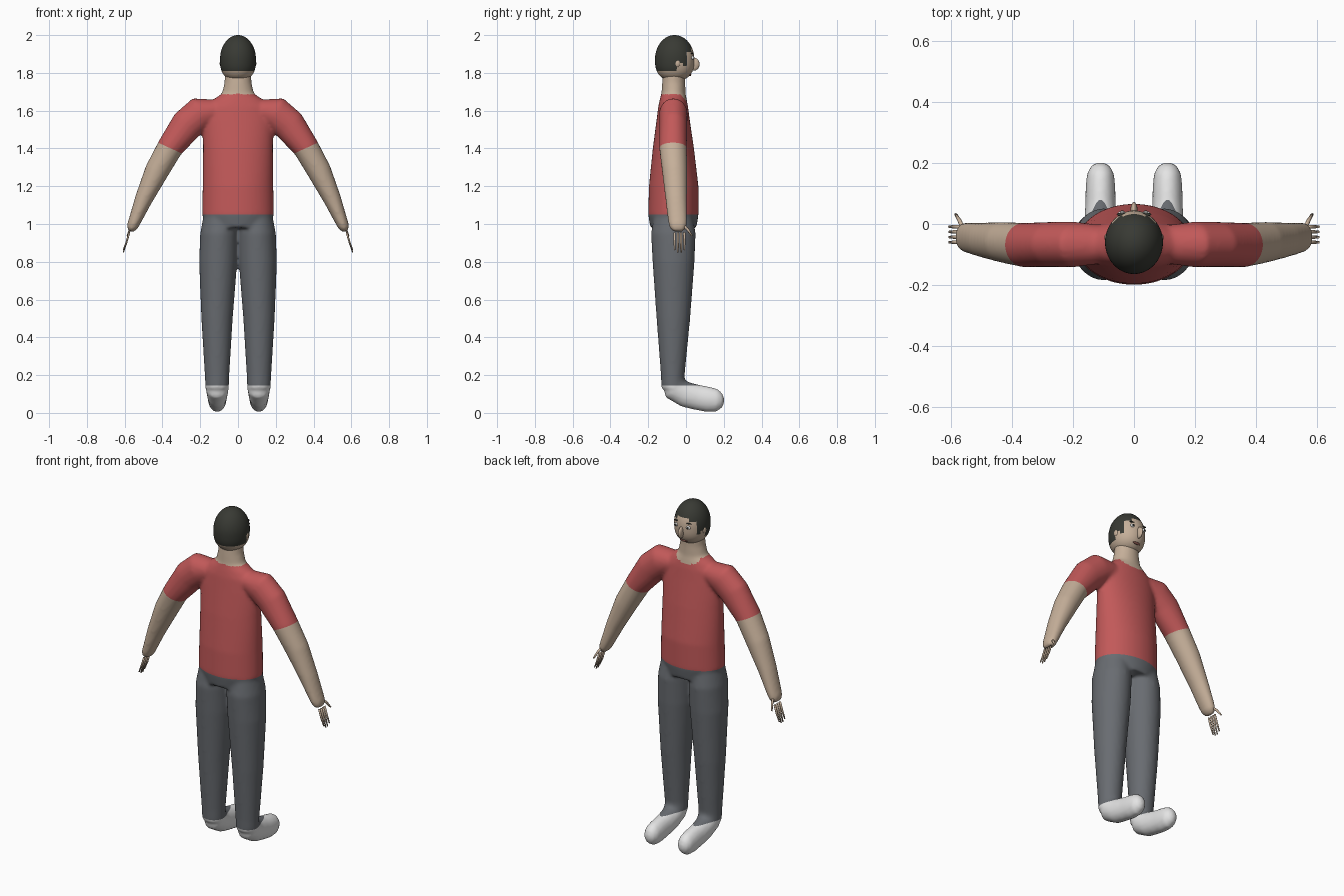
import bpy, bmesh, math
from mathutils import Vector, Matrix

if "Cube" in bpy.data.objects:
    bpy.data.objects.remove(bpy.data.objects["Cube"])

X, Y = Vector((1, 0, 0)), Vector((0, 1, 0))


def material(name, r, g, b):
    m = bpy.data.materials.new(name)
    m.use_nodes = True
    m.diffuse_color = (r, g, b, 1)
    m.node_tree.nodes["Principled BSDF"].inputs["Base Color"].default_value = (r, g, b, 1)
    return m


skin = material("skin", 0.56, 0.43, 0.32)
shirt = material("red shirt", 0.54, 0.1, 0.1)
pants = material("grey trousers", 0.14, 0.15, 0.165)
shoe = material("white shoe", 0.78, 0.78, 0.78)
hair = material("dark hair", 0.04, 0.042, 0.034)
lips = material("lips", 0.25, 0.1, 0.08)
white = material("eye white", 0.8, 0.8, 0.8)


def tube(bm, points, side, n=32):
    """Closed oval tube; each point is x, y, z, half depth, half width along side."""
    centres = [Vector(p[:3]) for p in points]
    rings = []
    for i, p in enumerate(points):
        along = centres[min(i + 1, len(points) - 1)] - centres[max(i - 1, 0)]
        depth = along.cross(side).normalized()
        ring = []
        for k in range(n):
            a = math.tau * k / n
            ring.append(bm.verts.new(centres[i] + depth * p[3] * math.cos(a) + side * p[4] * math.sin(a)))
        rings.append(ring)
    faces = [bm.faces.new(rings[0]), bm.faces.new(rings[-1])]
    for a, b in zip(rings, rings[1:]):
        for k in range(n):
            faces.append(bm.faces.new((a[k], a[k - 1], b[k - 1], b[k])))
    bmesh.ops.recalc_face_normals(bm, faces=faces)


def finish(name, bm, mats, rule=None):
    for f in bm.faces:
        f.smooth = True
        if rule:
            f.material_index = mats.index(rule(f.calc_center_median()))
    mesh = bpy.data.meshes.new(name)
    bm.to_mesh(mesh)
    bm.free()
    for m in mats:
        mesh.materials.append(m)
    obj = bpy.data.objects.new(name, mesh)
    bpy.context.collection.objects.link(obj)
    return obj


def ball(name, loc, radii, mat):
    bm = bmesh.new()
    bmesh.ops.create_uvsphere(bm, u_segments=16, v_segments=10, radius=1,
                              matrix=Matrix.Translation(loc) @ Matrix.Diagonal((*radii, 1)))
    return finish(name, bm, [mat])


# Body volumes: torso with neck, arms, legs and feet
bm = bmesh.new()
torso = [(-.067, .98, .122, .16), (-.067, 1.05, .133, .19), (-.065, 1.2, .131, .187),
         (-.067, 1.4, .109, .185), (-.068, 1.55, .088, .187), (-.068, 1.62, .079, .175),
         (-.067, 1.66, .071, .13), (-.066, 1.69, .064, .085), (-.065, 1.75, .061, .071),
         (-.06, 1.83, .058, .069)]
tube(bm, [(0, *p) for p in torso], X, 48)
arm = [(.12, -.067, 1.6, .06, .065), (.2, -.067, 1.585, .09, .075), (.27, -.067, 1.525, .087, .074),
       (.36, -.069, 1.405, .069, .073), (.43, -.06, 1.28, .064, .067), (.5, -.052, 1.13, .047, .057),
       (.545, -.045, 1.02, .034, .051), (.56, -.043, .985, .03, .046), (.57, -.043, .963, .016, .03)]
leg = [(.09, -.067, 1.06, .1, .09), (.1, -.067, .95, .118, .1), (.105, -.066, .8, .111, .101),
       (.111, -.067, .5, .089, .083), (.111, -.07, .2, .063, .065), (.111, -.07, .13, .06, .062)]
foot = [(-.068, .18, .06, .063), (-.055, .125, .068, .06), (0, .097, .068, .054),
        (.06, .082, .067, .05), (.12, .071, .067, .049), (.165, .066, .06, .045),
        (.192, .066, .038, .03), (.201, .066, .014, .014)]
for s in (1, -1):
    tube(bm, [(s * x, *r) for x, *r in arm], Y)
    tube(bm, [(s * x, *r) for x, *r in leg], X)
    tube(bm, [(s * .11, *r) for r in foot], X)
body = finish("body", bm, [skin])

# Fuse the volumes into one soft skin
remesh = body.modifiers.new("fuse", "REMESH")
remesh.mode = "VOXEL"
remesh.voxel_size = 0.01
soften = body.modifiers.new("soften", "SMOOTH")
soften.factor = 0.5
soften.iterations = 6
fused = bpy.data.meshes.new_from_object(body.evaluated_get(bpy.context.evaluated_depsgraph_get()))
bpy.data.objects.remove(body)

# Cut clean hems, then colour the clothes
bm = bmesh.new()
bm.from_mesh(fused)
bpy.data.meshes.remove(fused)
sleeve_point, sleeve_normal = Vector((.36, 0, 1.402)), Vector((.055, 0, -.12))
cuts = [((0, 0, 1.05), (0, 0, 1)), ((0, 0, .145), (0, 0, 1))]
cuts += [((s * .36, 0, 1.402), (s * .055, 0, -.12)) for s in (1, -1)]
for co, no in cuts:
    bmesh.ops.bisect_plane(bm, geom=bm.verts[:] + bm.edges[:] + bm.faces[:], plane_co=co, plane_no=no)


def clothing(c):
    if abs(c.x) > .24:
        past_hem = (Vector((abs(c.x), 0, c.z)) - sleeve_point).dot(sleeve_normal) > 0
        return skin if past_hem else shirt
    if c.z < .145:
        return shoe
    if c.z < 1.05:
        return pants
    collar = 1.688 - 1.2 * max(0, c.y + .03)
    return skin if c.z > collar and abs(c.x) < .11 else shirt


finish("body", bm, [skin, shirt, pants, shoe], clothing)

# Head: egg shape with a fuller jaw, hair coloured by a stepped hairline
HEAD = Vector((0, -.06, 1.872))


def girth(t):
    return math.sqrt(max(0, 1 - t * t)) if t > 0 else max(0, 1 - abs(t) ** 2.8) ** .5


def face_y(x, z):
    t = (z - HEAD.z) / (.128 if z > HEAD.z else .118)
    return HEAD.y + .104 * math.sqrt(max(0, girth(t) ** 2 - (x / .095) ** 2))


def hairline(c):
    if c.y < -.045:
        low = 1.812
    elif c.y < -.012:
        low = 1.85
    elif c.y < .005:
        low = 1.835
    else:
        low = 1.912 if abs(c.x) > .035 else 1.932
    return hair if c.z > low else skin


bm = bmesh.new()
bmesh.ops.create_uvsphere(bm, u_segments=56, v_segments=40, radius=1)
for v in bm.verts:
    flat = math.hypot(v.co.x, v.co.y)
    k = girth(v.co.z) / flat if flat > 1e-4 else 0
    v.co = HEAD + Vector((v.co.x * k * .095, v.co.y * k * .104, v.co.z * (.128 if v.co.z > 0 else .118)))
finish("head", bm, [skin, hair], hairline)

# Face
ball("nose", (0, .043, 1.846), (.012, .029, .034), skin)
ball("mouth", (0, face_y(0, 1.79) - .002, 1.79), (.026, .007, .007), lips)
for s, label in ((1, "left"), (-1, "right")):
    x = .039
    y = face_y(x, 1.88)
    ball(label + "_eye", (s * x, y, 1.88), (.014, .008, .01), white)
    ball(label + "_pupil", (s * x, y + .006, 1.88), (.006, .004, .007), hair)
    ball(label + "_brow", (s * x, face_y(x, 1.903), 1.903), (.018, .006, .004), hair)
    ball(label + "_ear", (s * .088, -.045, 1.85), (.009, .015, .02), skin)

    # Thin fingers set just below the wrist, and a thumb
    for i in range(4):
        bm = bmesh.new()
        fy, tip = -.06 + i * .017, .85 + (.012 if i in (0, 3) else 0)
        tube(bm, [(s * .575, fy, .955, .005, .006), (s * .59, fy, .905, .005, .006),
                  (s * .607, fy, tip, .003, .004)], Y, 10)
        finish(label + "_finger", bm, [skin])
    bm = bmesh.new()
    tube(bm, [(s * .562, -.015, .995, .007, .007), (s * .572, .01, .97, .007, .007),
              (s * .585, .032, .937, .004, .005)], X, 10)
    finish(label + "_thumb", bm, [skin])
